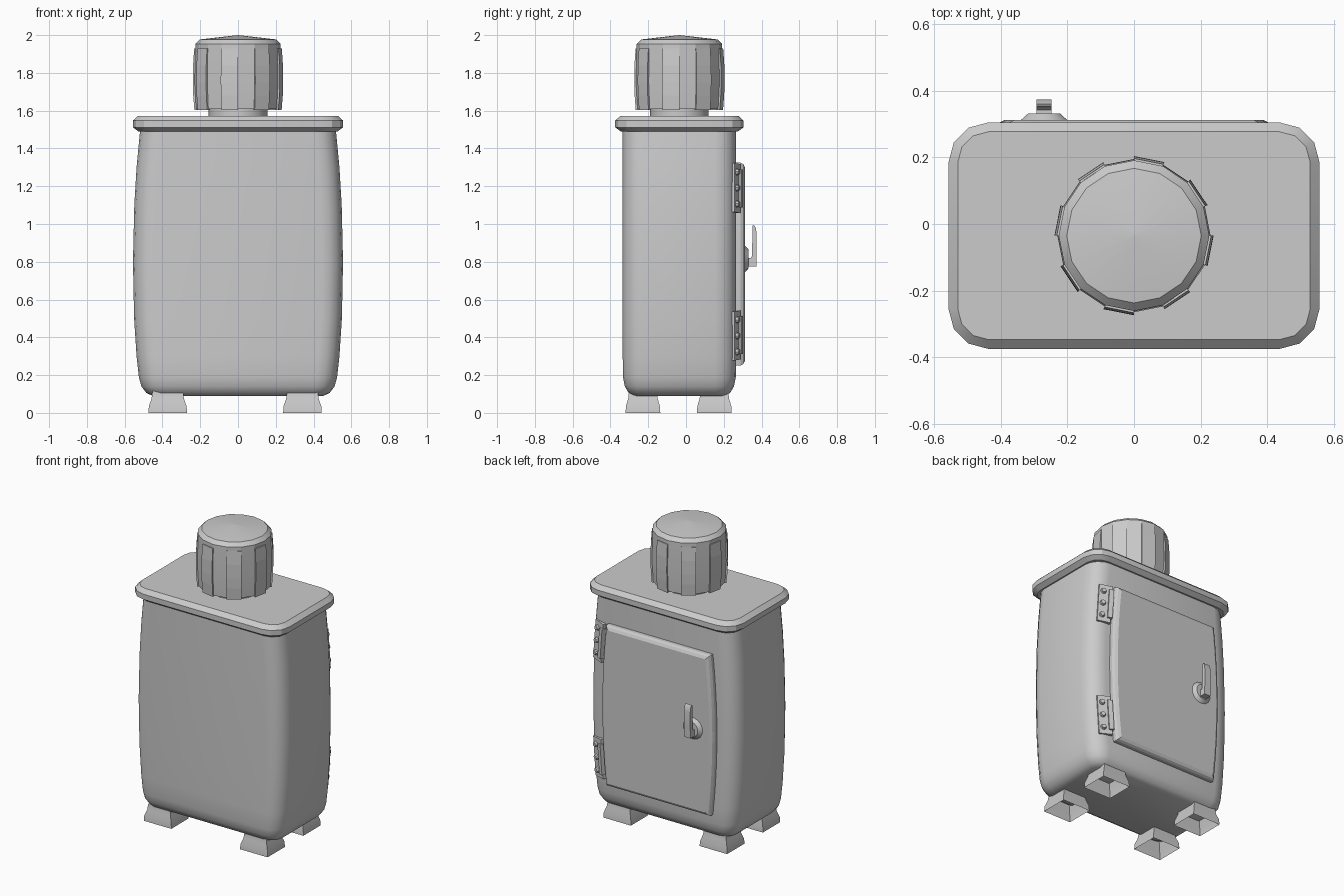
import bpy, bmesh, math
from mathutils import Matrix, Vector

if "Cube" in bpy.data.objects:
    bpy.data.objects.remove(bpy.data.objects["Cube"])

CY = -0.035  # middle of the tank in depth


def make(name, bm, angle=None):
    bmesh.ops.recalc_face_normals(bm, faces=bm.faces)
    me = bpy.data.meshes.new(name)
    bm.to_mesh(me)
    bm.free()
    ob = bpy.data.objects.new(name, me)
    bpy.context.collection.objects.link(ob)
    if angle:
        bpy.ops.object.select_all(action='DESELECT')
        ob.select_set(True)
        bpy.context.view_layer.objects.active = ob
        bpy.ops.object.shade_smooth_by_angle(angle=math.radians(angle))
    return ob


def loft(name, rings, angle=None, cap_start=True, cap_end=True):
    """Skin closed rings of equal point count."""
    bm = bmesh.new()
    vs = [[bm.verts.new(p) for p in ring] for ring in rings]
    n = len(vs[0])
    for a, b in zip(vs, vs[1:]):
        for i in range(n):
            j = (i + 1) % n
            bm.faces.new((a[i], a[j], b[j], b[i]))
    if cap_start:
        bm.faces.new(vs[0])
    if cap_end:
        bm.faces.new(vs[-1])
    return make(name, bm, angle)


def rounded_rect(hx, hy, r, z, seg=4):
    pts = []
    for k, (sx, sy) in enumerate(((1, 1), (-1, 1), (-1, -1), (1, -1))):
        for s in range(seg + 1):
            a = math.radians(90 * (k + s / seg))
            pts.append((sx * (hx - r) + r * math.cos(a),
                        CY + sy * (hy - r) + r * math.sin(a), z))
    return pts


def circle(r, z, n=16):
    return [(r * math.cos(2 * math.pi * i / n), CY + r * math.sin(2 * math.pi * i / n), z)
            for i in range(n)]


# Bulging tank body: z, half width, half depth, corner radius
body = [(0.09, 0.45, 0.24, 0.06), (0.105, 0.485, 0.268, 0.08), (0.14, 0.511, 0.289, 0.10),
        (0.19, 0.525, 0.299, 0.11), (0.3, 0.537, 0.30, 0.11), (0.5, 0.55, 0.30, 0.11),
        (0.8, 0.556, 0.30, 0.11), (1.1, 0.549, 0.30, 0.11), (1.3, 0.537, 0.30, 0.11),
        (1.51, 0.517, 0.30, 0.11)]
loft("tank_body", [rounded_rect(hx, hy, r, z) for z, hx, hy, r in body], 40)

# Lid slab with chamfered rim
lid = [(1.49, 0.03), (1.512, 0.0), (1.547, 0.0), (1.573, 0.028)]
loft("lid", [rounded_rect(0.557 - i, 0.34 - i, 0.12 - i, z, 3) for z, i in lid], 25)

# Neck and faceted screw cap
loft("neck", [circle(0.155, z) for z in (1.56, 1.66)], 35)
cap = [(1.61, 0.222), (1.75, 0.23), (1.93, 0.226), (1.953, 0.226), (1.977, 0.202), (2.0, 0.001)]
loft("cap", [circle(r, z) for z, r in cap], 20)

# Raised grip panels on every second side of the cap
for k in range(8):
    a0 = math.radians(67.5 + 45 * k)
    a1 = a0 + math.radians(22.5)
    rings = []
    for z, r in ((1.604, 0.231), (1.68, 0.237), (1.75, 0.239), (1.84, 0.238), (1.928, 0.232)):
        rings.append([(q * math.cos(a), CY + q * math.sin(a), z) for q, a in
                      ((r - 0.02, a0), (r, a0), (r, a1), (r - 0.02, a1))])
    loft(f"cap_grip_{k + 1}", rings)


# Door on the back with bowed sides and bevelled edge
def door_outline(y, inset, steps=10):
    z0, z1 = 0.25 + inset, 1.325 - inset
    right, left = [], []
    for i in range(steps + 1):
        t = i / steps
        w = 0.385 + 0.03 * (1 - (2 * t - 1) ** 2) - inset
        z = z0 + (z1 - z0) * t
        right.append((w, y, z))
        left.append((-w, y, z))
    return right + left[::-1]


loft("door", [door_outline(0.25, 0.0), door_outline(0.288, 0.0), door_outline(0.303, 0.008),
              door_outline(0.312, 0.025)], 25)


def box(bm, size, centre):
    bmesh.ops.create_cube(bm, size=1, matrix=Matrix.Translation(centre) @ Matrix.Diagonal((*size, 1)))


def disc(bm, r1, r2, depth, centre, n=8):
    """Short cylinder pointing along +y."""
    bmesh.ops.create_cone(bm, cap_ends=True, segments=n, radius1=r1, radius2=r2, depth=depth,
                          matrix=Matrix.Translation(centre) @ Matrix.Rotation(-math.pi / 2, 4, 'X'))


# Hinges on the rounded corner, following the bowed side
for name, z, lean in (("upper_hinge", 1.19, -4), ("lower_hinge", 0.41, 4)):
    bm = bmesh.new()
    box(bm, (0.085, 0.022, 0.26), (0, 0, 0))
    box(bm, (0.03, 0.03, 0.20), (-0.035, 0.008, 0))
    for dz in (-0.085, 0, 0.085):
        disc(bm, 0.02, 0.014, 0.018, (0.014, 0.017, dz))
    place = (Matrix.Translation((0.455, 0.263, z)) @ Matrix.Rotation(math.radians(lean), 4, 'Y')
             @ Matrix.Rotation(math.radians(-22), 4, 'Z'))
    bmesh.ops.transform(bm, matrix=place, verts=bm.verts)
    make(name, bm)

# Door handle: round rosette, stem and upright lever
HX = -0.27
bm = bmesh.new()
disc(bm, 0.075, 0.05, 0.022, (HX, 0.32, 0.815), 14)
make("handle_rosette", bm, 30)
lever = [(0.325, 0.775), (0.372, 0.775), (0.374, 0.85), (0.374, 0.95), (0.369, 0.98), (0.36, 0.995),
         (0.352, 0.99), (0.352, 0.95), (0.349, 0.83), (0.342, 0.82), (0.325, 0.82)]
loft("handle_lever", [[(HX + dx, y, z) for y, z in lever] for dx in (-0.023, 0.023)], 30)

# Four flared feet, open underneath
foot = [(0.0, 0.102, 0.092), (0.035, 0.1, 0.09), (0.075, 0.086, 0.078), (0.112, 0.081, 0.074),
        (0.125, 0.072, 0.066)]
for side, x in (("left", -0.372), ("right", 0.341)):
    for end, y in (("front", -0.228), ("back", 0.15)):
        rings = [[(x + sx * hx, y + sy * hy, z) for sx, sy in ((1, 1), (-1, 1), (-1, -1), (1, -1))]
                 for z, hx, hy in foot]
        loft(f"{end}_{side}_foot", rings, 25, cap_start=False)
